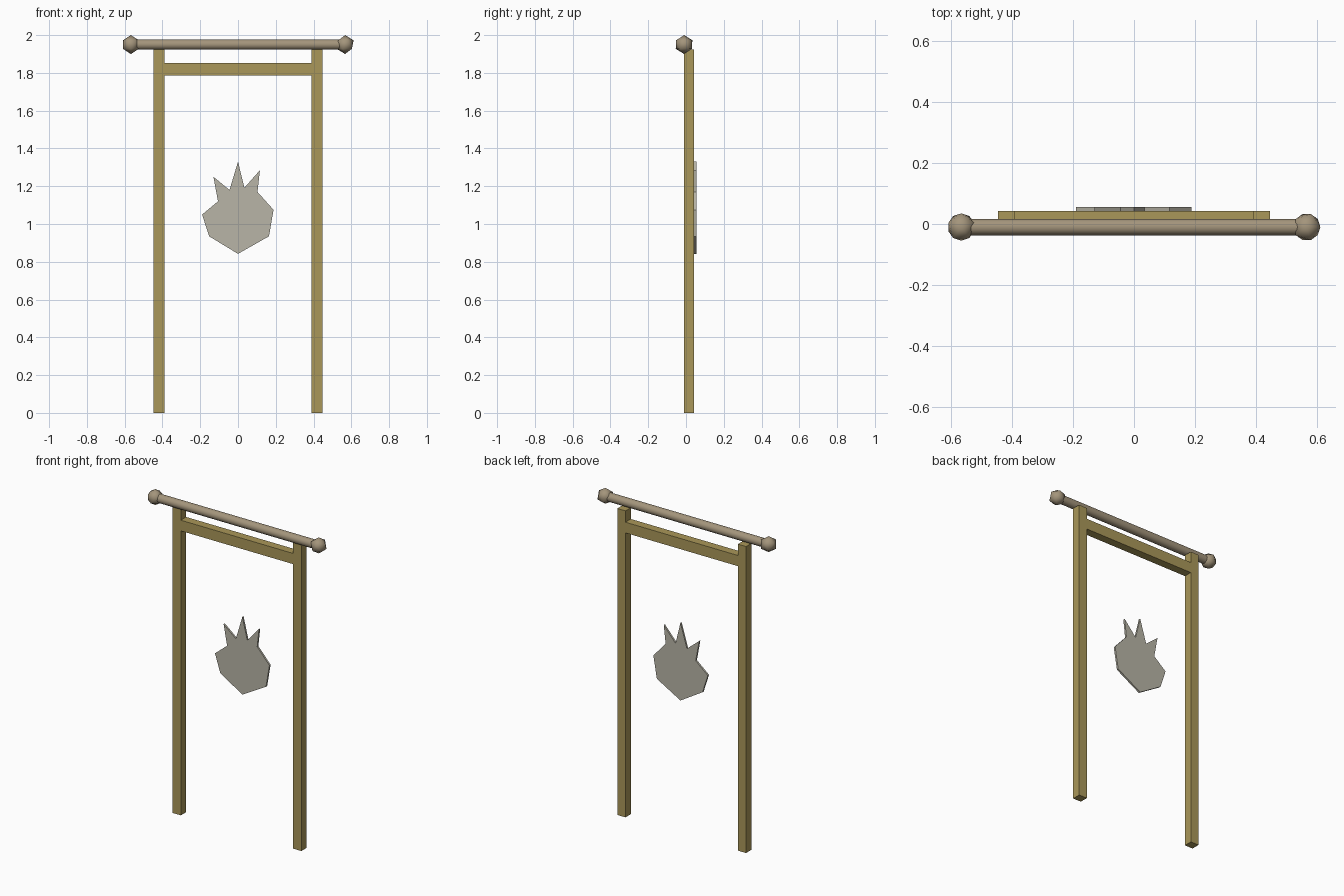
import bpy, bmesh, math
from mathutils import Matrix, Vector

default = bpy.data.objects.get("Cube")
if default:
    bpy.data.objects.remove(default, do_unlink=True)


def material(name, rgb):
    m = bpy.data.materials.new(name)
    m.use_nodes = True
    m.diffuse_color = (*rgb, 1)
    m.node_tree.nodes["Principled BSDF"].inputs["Base Color"].default_value = (*rgb, 1)
    return m


def finish(name, bm, mat, smooth=False):
    bmesh.ops.recalc_face_normals(bm, faces=bm.faces)
    for f in bm.faces:
        f.smooth = smooth and len(f.verts) < 5
    mesh = bpy.data.meshes.new(name)
    bm.to_mesh(mesh)
    bm.free()
    mesh.materials.append(mat)
    obj = bpy.data.objects.new(name, mesh)
    bpy.context.collection.objects.link(obj)
    return obj


def box(name, low, high, mat):
    low, high = Vector(low), Vector(high)
    bm = bmesh.new()
    place = Matrix.Translation((low + high) / 2) @ Matrix.Diagonal((*(high - low), 1))
    bmesh.ops.create_cube(bm, size=1, matrix=place)
    return finish(name, bm, mat)


wood = material("golden wood", (0.40, 0.31, 0.10))
pole = material("dull brown pole", (0.37, 0.30, 0.20))
stone = material("pale grey", (0.48, 0.46, 0.385))

FRONT, BACK = -0.01, 0.043
POLE_Y, POLE_Z = -0.01, 1.95
INNER, OUTER, KNOB_X = 0.39, 0.447, 0.567

# Upright posts and the crossbeam between them
box("right_post", (-OUTER, FRONT, 0), (-INNER, BACK, 1.923), wood)
box("left_post", (INNER, FRONT, 0), (OUTER, BACK, 1.923), wood)
box("crossbeam", (-INNER, FRONT, 1.785), (INNER, BACK, 1.852), wood)

# Round pole lying in front of the post tops
bm = bmesh.new()
bmesh.ops.create_cone(bm, cap_ends=True, segments=16, radius1=0.027, radius2=0.027,
                      depth=2 * KNOB_X,
                      matrix=Matrix.Translation((0, POLE_Y, POLE_Z))
                      @ Matrix.Rotation(math.pi / 2, 4, 'Y'))
finish("top_pole", bm, pole, smooth=True)

# Faceted end knobs
for name, x, turn in (("right_knob", -KNOB_X, math.pi / 2), ("left_knob", KNOB_X, 0)):
    bm = bmesh.new()
    bmesh.ops.create_icosphere(bm, subdivisions=1, radius=0.05,
                               matrix=Matrix.Translation((x, POLE_Y, POLE_Z))
                               @ Matrix.Rotation(turn, 4, 'Z'))
    finish(name, bm, pole, smooth=True)

# Spiked flat emblem, extruded from its outline
outline = [(0, 1.33), (-0.045, 1.18), (-0.13, 1.25), (-0.106, 1.12),
           (-0.19, 1.05), (-0.153, 0.935), (0, 0.842), (0.164, 0.935),
           (0.188, 1.075), (0.103, 1.17), (0.116, 1.285), (0.034, 1.192)]
bm = bmesh.new()
face = bm.faces.new([bm.verts.new((x, BACK, z)) for x, z in outline])
sides = bmesh.ops.extrude_face_region(bm, geom=[face], use_keep_orig=True)
moved = [g for g in sides["geom"] if isinstance(g, bmesh.types.BMVert)]
bmesh.ops.translate(bm, verts=moved, vec=(0, 0.012, 0))
finish("spiked_emblem", bm, stone)
